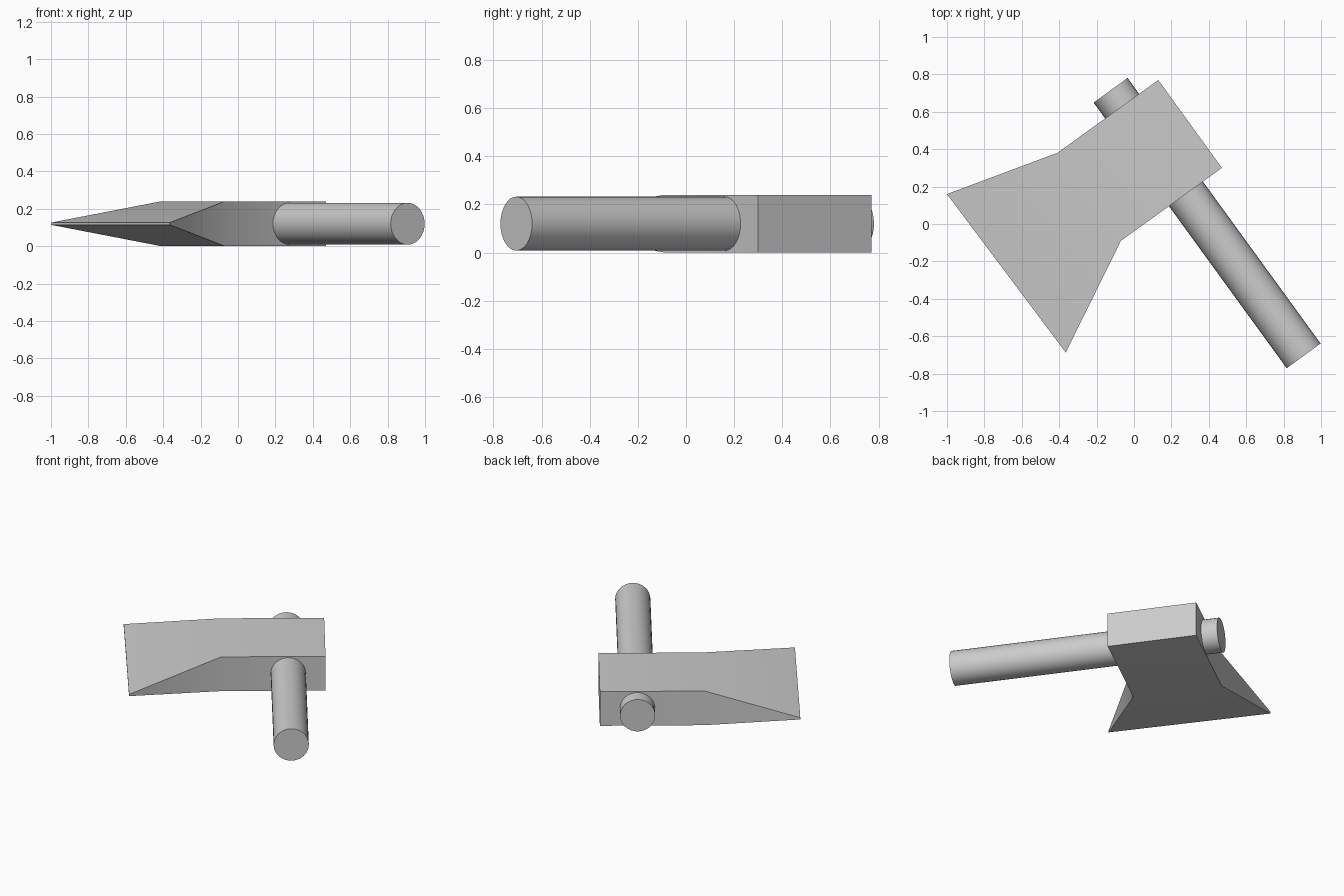
import bpy, bmesh, math
from mathutils import Vector

cube = bpy.data.objects.get("Cube")
if cube:
    bpy.data.objects.remove(cube, do_unlink=True)

MID_Z = 0.12

# One plain grey for the whole tool
grey = bpy.data.materials.new("plain grey")
grey.use_nodes = True
colour = (0.6, 0.6, 0.6, 1)
grey.diffuse_color = colour
grey.node_tree.nodes["Principled BSDF"].inputs["Base Color"].default_value = colour


def finish(obj):
    """Give an object its material and smooth shading with sharp corners."""
    obj.data.materials.append(grey)
    bpy.ops.object.select_all(action='DESELECT')
    obj.select_set(True)
    bpy.context.view_layer.objects.active = obj
    bpy.ops.object.shade_smooth_by_angle(angle=math.radians(30))


# Axe head: three rectangular sections, from butt to cutting edge
# (upper corner, lower corner, half thickness)
sections = [
    ((0.13, 0.77), (0.47, 0.30), 0.12),
    ((-0.41, 0.38), (-0.07, -0.09), 0.12),
    ((-1.0, 0.16), (-0.365, -0.687), 0.006),
]
bm = bmesh.new()
rings = []
for a, b, h in sections:
    corners = [(*a, MID_Z - h), (*b, MID_Z - h), (*b, MID_Z + h), (*a, MID_Z + h)]
    rings.append([bm.verts.new(c) for c in corners])
for r, s in zip(rings, rings[1:]):
    for i in range(4):
        j = (i + 1) % 4
        bm.faces.new((r[i], r[j], s[j], s[i]))
bm.faces.new(rings[0])
bm.faces.new(rings[-1])
bmesh.ops.recalc_face_normals(bm, faces=bm.faces)
mesh = bpy.data.meshes.new("axe_head")
bm.to_mesh(mesh)
bm.free()
head = bpy.data.objects.new("axe_head", mesh)
bpy.context.collection.objects.link(head)
finish(head)

# Handle: a cylinder passing through the head
top = Vector((-0.125, 0.715, MID_Z))
bottom = Vector((0.907, -0.705, MID_Z))
axis = bottom - top
bpy.ops.mesh.primitive_cylinder_add(
    vertices=32, radius=0.112, depth=axis.length, location=(top + bottom) / 2,
    rotation=axis.to_track_quat('Z', 'Y').to_euler())
handle = bpy.context.object
handle.name = "handle"
finish(handle)
